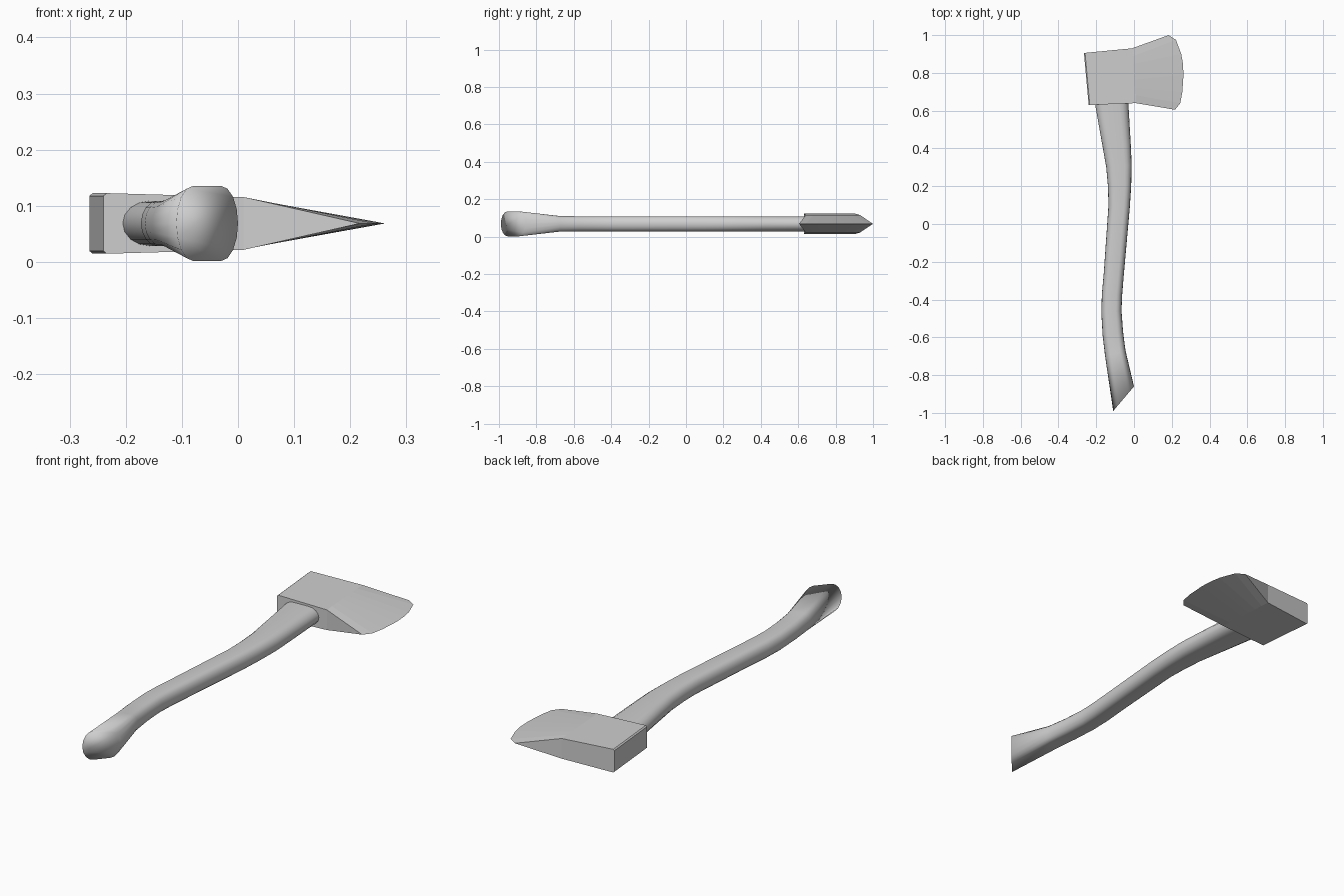
import bpy, math

if "Cube" in bpy.data.objects:
    bpy.data.objects.remove(bpy.data.objects["Cube"])

grey = bpy.data.materials.new("light grey")
grey.diffuse_color = (0.62, 0.62, 0.62, 1)
grey.use_nodes = True
grey.node_tree.nodes["Principled BSDF"].inputs["Base Color"].default_value = grey.diffuse_color
MID = 0.0685  # height of the symmetry plane


def make(name, verts, faces, smooth):
    me = bpy.data.meshes.new(name)
    me.from_pydata(verts, [], faces)
    me.materials.append(grey)
    me.polygons.foreach_set("use_smooth", [smooth] * len(me.polygons))
    me.update()
    ob = bpy.data.objects.new(name, me)
    bpy.context.collection.objects.link(ob)
    return ob


# Handle: flat-sided oval sections, each given by its left point, right point
# and half height, from the slanted butt up into the head
sections = [
    ((-0.11, -0.99), (0.0, -0.86), 0.067),
    ((-0.153, -0.70), (-0.045, -0.67), 0.042),
    ((-0.166, -0.59), (-0.058, -0.57), 0.040),
    ((-0.173, -0.47), (-0.066, -0.46), 0.040),
    ((-0.170, -0.37), (-0.063, -0.38), 0.040),
    ((-0.160, -0.26), (-0.054, -0.27), 0.040),
    ((-0.135, 0.10), (-0.022, 0.09), 0.040),
    ((-0.138, 0.20), (-0.015, 0.20), 0.040),
    ((-0.147, 0.30), (-0.012, 0.31), 0.040),
    ((-0.168, 0.42), (-0.017, 0.42), 0.040),
    ((-0.207, 0.64), (-0.030, 0.64), 0.040),
    ((-0.207, 0.68), (-0.030, 0.68), 0.040),
]
FLAT, STEPS = 0.45, 8
oval = []
for side in (0, 1):
    for i in range(STEPS + 1):
        a = -math.pi / 2 + math.pi * i / STEPS + math.pi * side
        shift = FLAT if side == 0 else -FLAT
        oval.append((shift + (1 - FLAT) * math.cos(a), math.sin(a)))
n = len(oval)
verts, faces = [], []
for (lx, ly), (rx, ry), h in sections:
    for u, w in oval:
        t = (u + 1) / 2
        verts.append((lx + (rx - lx) * t, ly + (ry - ly) * t, MID + h * w))
for s in range(len(sections) - 1):
    for i in range(n):
        j = (i + 1) % n
        faces.append((s * n + i, s * n + j, (s + 1) * n + j, (s + 1) * n + i))
faces.append(tuple(reversed(range(n))))
faces.append(tuple(range((len(sections) - 1) * n, len(sections) * n)))
make("handle", verts, faces, True)

# Axe head: rows running from the poll, over the cheek, to the curved edge;
# the upper and lower sides meet at the cutting edge
edge = [(0.217, 0.605), (0.245, 0.64), (0.256, 0.70), (0.262, 0.79),
        (0.259, 0.85), (0.250, 0.90), (0.222, 0.975), (0.183, 1.0)]
k = len(edge)


def line(a, b, h):
    return [(a[0] + (b[0] - a[0]) * i / (k - 1),
             a[1] + (b[1] - a[1]) * i / (k - 1), h) for i in range(k)]


rows = [
    line((-0.240, 0.63), (-0.265, 0.905), 0.049),   # chamfered poll rim
    line((-0.234, 0.63), (-0.259, 0.906), 0.054),
    line((0.01, 0.64), (-0.01, 0.93), 0.047),       # start of the bevel
]
verts, faces = [], []
for sign in (1, -1):
    for row in rows:
        verts += [(x, y, MID + sign * h) for x, y, h in row]
verts += [(x, y, MID) for x, y in edge]
top, bottom, tip = [0, k, 2 * k], [3 * k, 4 * k, 5 * k], 6 * k
for chain, flip in ((top + [tip], False), (bottom + [tip], True)):
    for a, b in zip(chain, chain[1:]):
        for i in range(k - 1):
            f = (a + i, b + i, b + i + 1, a + i + 1)
            faces.append(f[::-1] if flip else f)
# Poll face
for i in range(k - 1):
    faces.append((i, i + 1, 3 * k + i + 1, 3 * k + i))
# Lower and upper rims, split where the head starts to narrow
for i, flip in ((0, False), (k - 1, True)):
    t, b = [r + i for r in top], [r + i for r in bottom]
    for f in ((b[0], b[1], b[2], t[2], t[1], t[0]), (b[2], tip + i, t[2])):
        faces.append(f[::-1] if flip else f)
make("axe_head", verts, faces, False)
